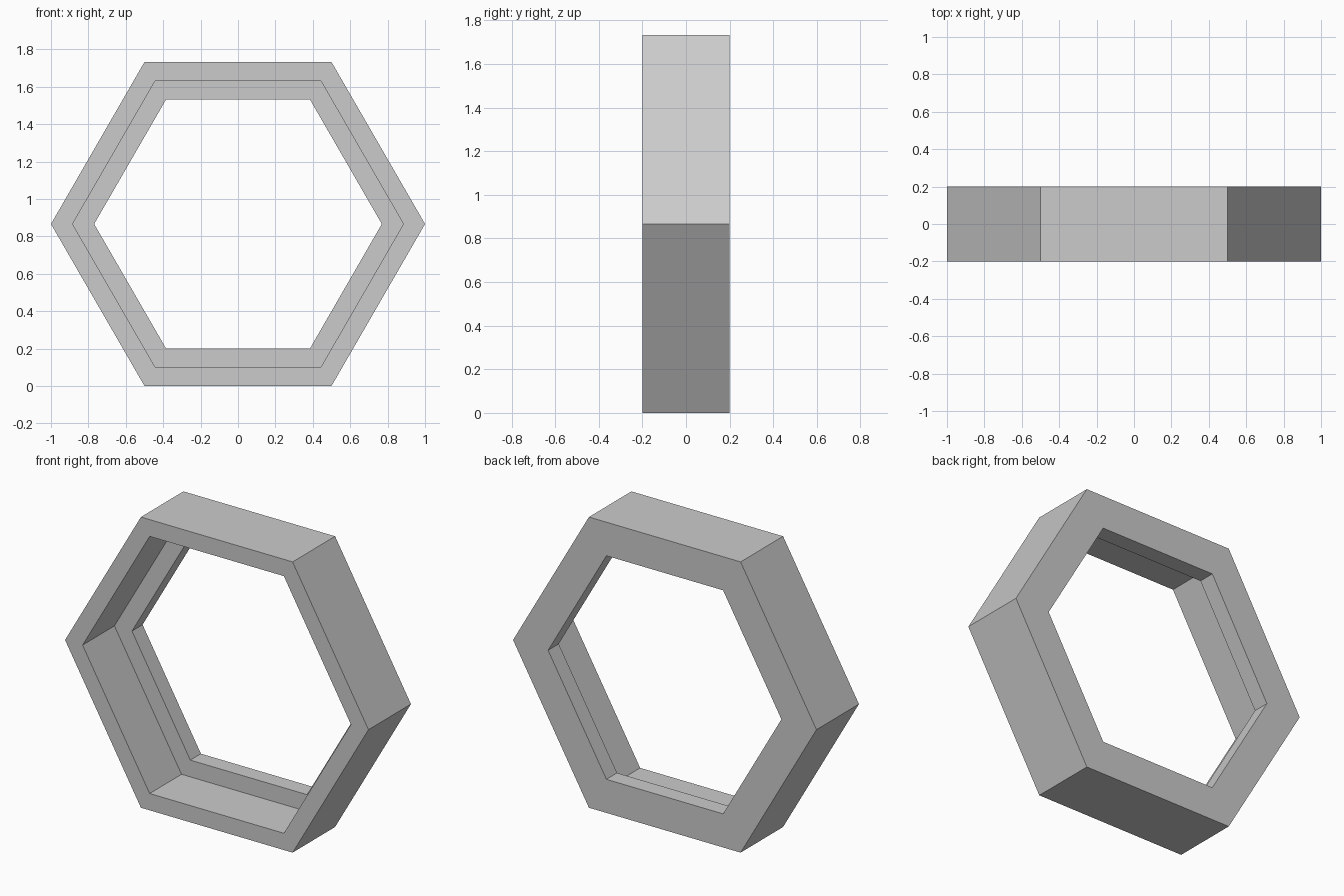
import bpy, bmesh
from math import cos, sin, pi, sqrt

if "Cube" in bpy.data.objects:
    bpy.data.objects.remove(bpy.data.objects["Cube"])

SIDES = 6
CENTRE_Z = sqrt(3) / 2

# Rebated cross-section at a corner: (circumradius, y)
inset = 0.1 / cos(pi / SIDES)
profile = [(1, -0.2), (1, 0.2), (1 - 2 * inset, 0.2), (1 - 2 * inset, 0.1),
           (1 - inset, 0.1), (1 - inset, -0.2)]

# Sweep the section around the hexagon
bm = bmesh.new()
rings = []
for i in range(SIDES):
    a = 2 * pi * i / SIDES
    rings.append([bm.verts.new((r * cos(a), y, CENTRE_Z + r * sin(a))) for r, y in profile])
n = len(profile)
for i in range(SIDES):
    a, b = rings[i], rings[(i + 1) % SIDES]
    for j in range(n):
        k = (j + 1) % n
        bm.faces.new((a[j], a[k], b[k], b[j]))
bmesh.ops.recalc_face_normals(bm, faces=bm.faces)

# Hexagonal frame with a thin lip at the back
mesh = bpy.data.meshes.new("hexagonal_frame")
bm.to_mesh(mesh)
bm.free()
bpy.context.collection.objects.link(bpy.data.objects.new("hexagonal_frame", mesh))
